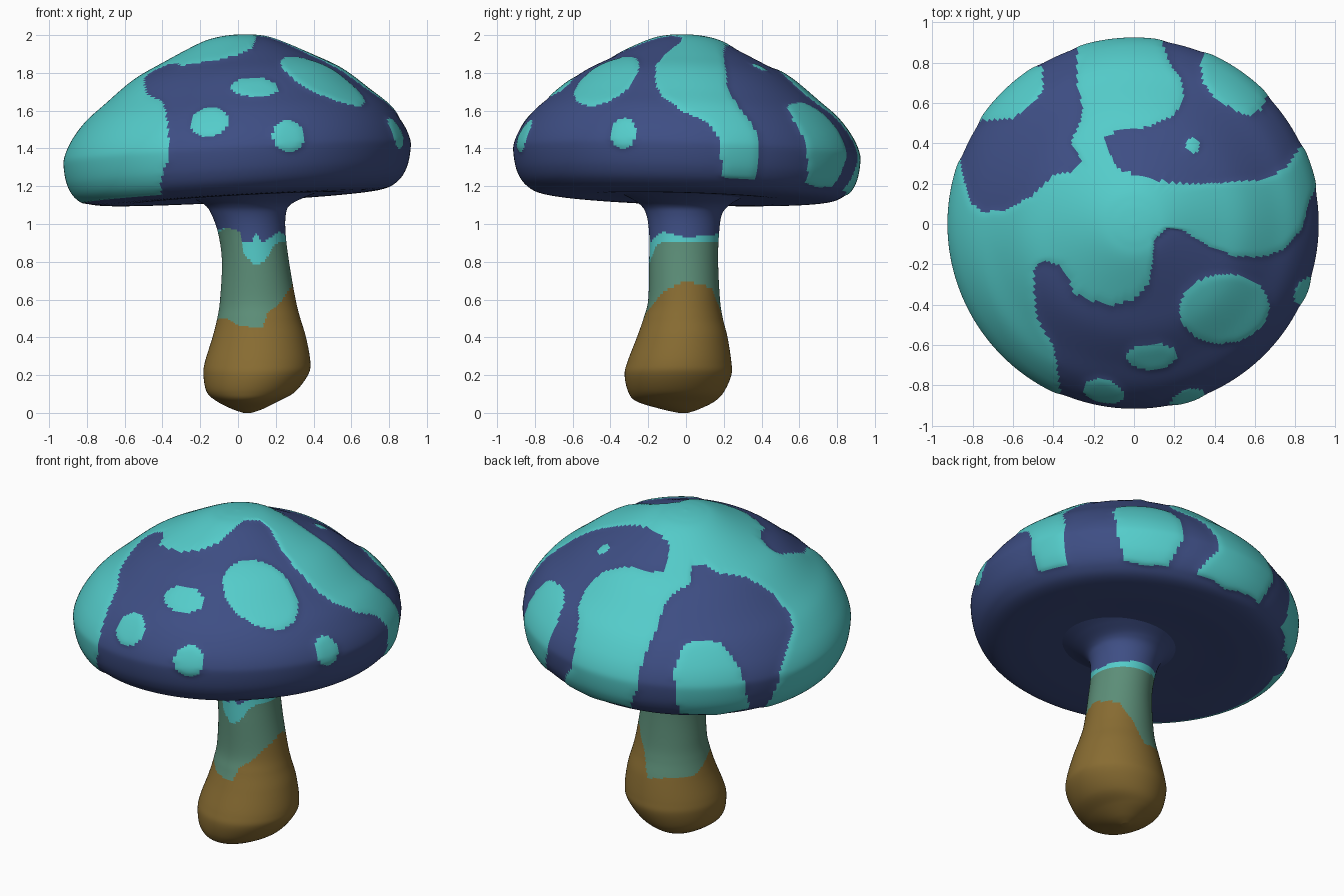
import bpy, bmesh, math

# ---- Colours ----
def srgb(r, g, b):
    return [((c / 255 + 0.055) / 1.055) ** 2.4 for c in (r, g, b)] + [1]

def material(name, rgb):
    m = bpy.data.materials.new(name)
    m.diffuse_color = srgb(*rgb)
    return m

NAVY, TEAL, GREEN, BROWN = range(4)
MATS = [material("navy", (62, 78, 132)), material("teal", (84, 204, 202)),
        material("moss_green", (92, 142, 120)), material("brown", (136, 108, 50))]

# ---- Helpers ----
def smooth_path(pts, n):
    """Catmull-Rom samples through points of any dimension."""
    out = []
    for i in range(len(pts) - 1):
        a, b, c, d = pts[max(i - 1, 0)], pts[i], pts[i + 1], pts[min(i + 2, len(pts) - 1)]
        for k in range(n):
            t = k / n
            out.append([0.5 * (2 * q + (r - p) * t + (2 * p - 5 * q + 4 * r - s) * t * t
                               + (3 * q - p - 3 * r + s) * t ** 3) for p, q, r, s in zip(a, b, c, d)])
    return out + [list(pts[-1])]

def loft(rows):
    """Join closed rings of equal point count into a skin."""
    bm = bmesh.new()
    rings = [[bm.verts.new(p) for p in row] for row in rows]
    n = len(rows[0])
    for r0, r1 in zip(rings, rings[1:]):
        for j in range(n):
            k = (j + 1) % n
            bm.faces.new((r0[j], r1[j], r1[k], r0[k]))
    bm.faces.new(rings[0])
    bm.faces.new(rings[-1])
    bmesh.ops.recalc_face_normals(bm, faces=bm.faces)
    return bm

def finish(bm, name):
    me = bpy.data.meshes.new(name)
    for f in bm.faces:
        f.smooth = True
    bm.to_mesh(me)
    bm.free()
    for m in MATS:
        me.materials.append(m)
    ob = bpy.data.objects.new(name, me)
    bpy.context.collection.objects.link(ob)
    return ob

def inside(x, y, poly):
    hit = False
    x0, y0 = poly[-1]
    for x1, y1 in poly:
        if (y0 > y) != (y1 > y) and x < (x1 - x0) * (y - y0) / (y1 - y0) + x0:
            hit = not hit
        x0, y0 = x1, y1
    return hit

def keyed(keys, ang):
    """Periodic linear interpolation of (degrees, value) keys."""
    ks = keys + [(keys[0][0] + 360, keys[0][1])]
    for (a, u), (b, v) in zip(ks, ks[1:]):
        if a <= ang <= b:
            return u + (v - u) * (ang - a) / (b - a)
    return keys[0][1]

# ---- Cap: tilted dome of revolution ----
def tilt(x, y):
    return 0.055 * x - 0.03 * y

PROFILE = [(0.004, 1.995), (0.1, 1.987), (0.2, 1.96), (0.4, 1.865), (0.55, 1.785), (0.7, 1.665),
           (0.8, 1.58), (0.87, 1.49), (0.908, 1.41), (0.914, 1.35), (0.895, 1.255),
           (0.85, 1.185), (0.77, 1.145), (0.6, 1.135), (0.4, 1.14), (0.2, 1.14), (0.01, 1.14)]
SEG = 320
rows = []
for r, z in smooth_path(PROFILE, 9):
    ring = []
    for j in range(SEG):
        a = 2 * math.pi * j / SEG
        x, y = r * math.cos(a), r * math.sin(a)
        ring.append((x, y, z + tilt(x, y)))
    rows.append(ring)
cap = loft(rows)

# Teal areas drawn in plan; radii beyond the rim continue down the rolled edge
FRONT_EDGE = [(-0.62, -1.02), (-0.36, -0.84), (-0.38, -0.7), (-0.4, -0.6), (-0.47, -0.48),
              (-0.49, -0.37), (-0.49, -0.22), (-0.45, -0.18), (-0.38, -0.2), (-0.32, -0.26),
              (-0.3, -0.34), (-0.2, -0.38), (-0.1, -0.4), (0, -0.37), (0.07, -0.3), (0.09, -0.2),
              (0.1, -0.08), (0.16, -0.02), (0.24, -0.03), (0.35, -0.1), (0.5, -0.16),
              (0.65, -0.16), (0.75, -0.12), (0.83, -0.02), (0.86, 0.1), (0.89, 0.17), (1.035, 0.24)]
BACK_EDGE = [(0.965, 0.44), (0.82, 0.38), (0.75, 0.28), (0.65, 0.22), (0.4, 0.2), (0.2, 0.2),
             (0.05, 0.23), (-0.08, 0.27), (-0.12, 0.35), (-0.15, 0.43), (-0.08, 0.46),
             (0.08, 0.48), (0.2, 0.54), (0.25, 0.62), (0.23, 0.72), (0.17, 0.8), (0.14, 0.9),
             (0.3, 1.03), (0.05, 1.09), (-0.26, 1.04), (-0.28, 0.87), (-0.28, 0.7), (-0.25, 0.55),
             (-0.31, 0.4), (-0.25, 0.3), (-0.3, 0.26), (-0.4, 0.24), (-0.5, 0.14), (-0.63, 0.07),
             (-0.75, 0.06), (-0.8, 0.1), (-0.84, 0.22), (-0.86, 0.33), (-1.0, 0.45), (-1.4, 0)]
PATCHES = [FRONT_EDGE + BACK_EDGE,
           [(0.35, 0.84), (0.33, 0.78), (0.34, 0.7), (0.4, 0.62), (0.5, 0.56), (0.58, 0.53),
            (0.63, 0.57), (0.66, 0.64), (0.73, 0.77), (0.63, 0.87), (0.49, 0.95)],
           [(-0.74, 0.51), (-0.6, 0.52), (-0.52, 0.58), (-0.45, 0.65), (-0.45, 0.76),
            (-0.58, 0.9), (-0.8, 0.75), (-0.91, 0.55)]]
# Round spots: centre and radii
SPOTS = [((-0.15, -0.82, 1.535), (0.1, 0.12, 0.088)), ((0.09, -0.66, 1.73), (0.125, 0.085, 0.085)),
         ((0.265, -0.85, 1.465), (0.085, 0.12, 0.085)), ((0.83, -0.33, 1.48), (0.1, 0.07, 0.085)),
         ((0.45, -0.42, 1.78), (0.23, 0.175, 0.4)), ((0.29, 0.39, 1.86), (0.038, 0.042, 0.1))]

def is_teal(c):
    x, y, z = c
    if any(sum(((p - q) / r) ** 2 for p, q, r in zip(c, o, rad)) < 1 for o, rad in SPOTS):
        return True
    r = math.hypot(x, y)
    drop = 1.35 + tilt(x, y) - z
    rho = 0.914 + drop if drop > 0 else r
    if rho > 1.105:
        return False
    u, v = x * rho / r, y * rho / r
    return any(inside(u, v, p) for p in PATCHES)

for f in cap.faces:
    f.material_index = TEAL if is_teal(f.calc_center_median()) else NAVY

# Teal areas stand slightly proud with soft borders
cap.verts.index_update()
cap.normal_update()
w = [sum(f.material_index for f in v.link_faces) / len(v.link_faces) for v in cap.verts]
near = [[e.other_vert(v).index for e in v.link_edges] for v in cap.verts]
for _ in range(4):
    w = [0.5 * w[i] + 0.5 * sum(w[k] for k in near[i]) / len(near[i]) for i in range(len(w))]
shift = [v.normal * 0.009 * w[v.index] for v in cap.verts]
for v, d in zip(cap.verts, shift):
    v.co += d
finish(cap, "mushroom_cap")

# ---- Stem: lofted ovals (z, x min, x max, y min, y max) ----
SECTIONS = [(0.0, 0.03, 0.07, -0.04, 0.01), (0.02, -0.03, 0.13, -0.13, 0.07),
            (0.06, -0.11, 0.21, -0.26, 0.15), (0.11, -0.165, 0.3, -0.305, 0.2),
            (0.2, -0.183, 0.37, -0.325, 0.24), (0.27, -0.175, 0.383, -0.31, 0.24),
            (0.4, -0.135, 0.36, -0.26, 0.22), (0.5, -0.11, 0.33, -0.225, 0.195),
            (0.6, -0.095, 0.305, -0.2, 0.18), (0.8, -0.085, 0.27, -0.195, 0.17),
            (0.95, -0.105, 0.252, -0.195, 0.175), (1.05, -0.14, 0.253, -0.21, 0.19),
            (1.1, -0.175, 0.275, -0.24, 0.23), (1.14, -0.25, 0.35, -0.3, 0.3),
            (1.17, -0.33, 0.43, -0.37, 0.37)]
rows = []
for z, x0, x1, y0, y1 in smooth_path(SECTIONS, 12):
    rows.append([((x0 + x1) / 2 + (x1 - x0) / 2 * math.cos(math.tau * j / 128),
                  (y0 + y1) / 2 + (y1 - y0) / 2 * math.sin(math.tau * j / 128), z)
                 for j in range(128)])
stem = loft(rows)

# Wavy colour bands: top heights of brown, green and teal by direction
BROWN_TOP = [(0, 0.7), (45, 0.66), (70, 0.54), (85, 0.4), (120, 0.42), (160, 0.42), (200, 0.5),
             (225, 0.5), (250, 0.46), (280, 0.45), (287, 0.53), (300, 0.56), (330, 0.65)]
GREEN_TOP = [(0, 0.9), (90, 0.9), (180, 0.94), (225, 0.98), (246, 0.96), (252, 0.85), (268, 0.78),
             (285, 0.8), (300, 0.88), (320, 0.91)]
TEAL_TOP = [(0, 0.93), (45, 0.94), (90, 0.95), (180, 0.96), (225, 0.98), (250, 0.9), (266, 0.91),
            (272, 0.96), (280, 0.9), (315, 0.96)]
for f in stem.faces:
    c = f.calc_center_median()
    ang = math.degrees(math.atan2(c.y, c.x - 0.09)) % 360
    f.material_index = (BROWN if c.z < keyed(BROWN_TOP, ang) else
                        GREEN if c.z < keyed(GREEN_TOP, ang) else
                        TEAL if c.z < keyed(TEAL_TOP, ang) else NAVY)
finish(stem, "mushroom_stem")
